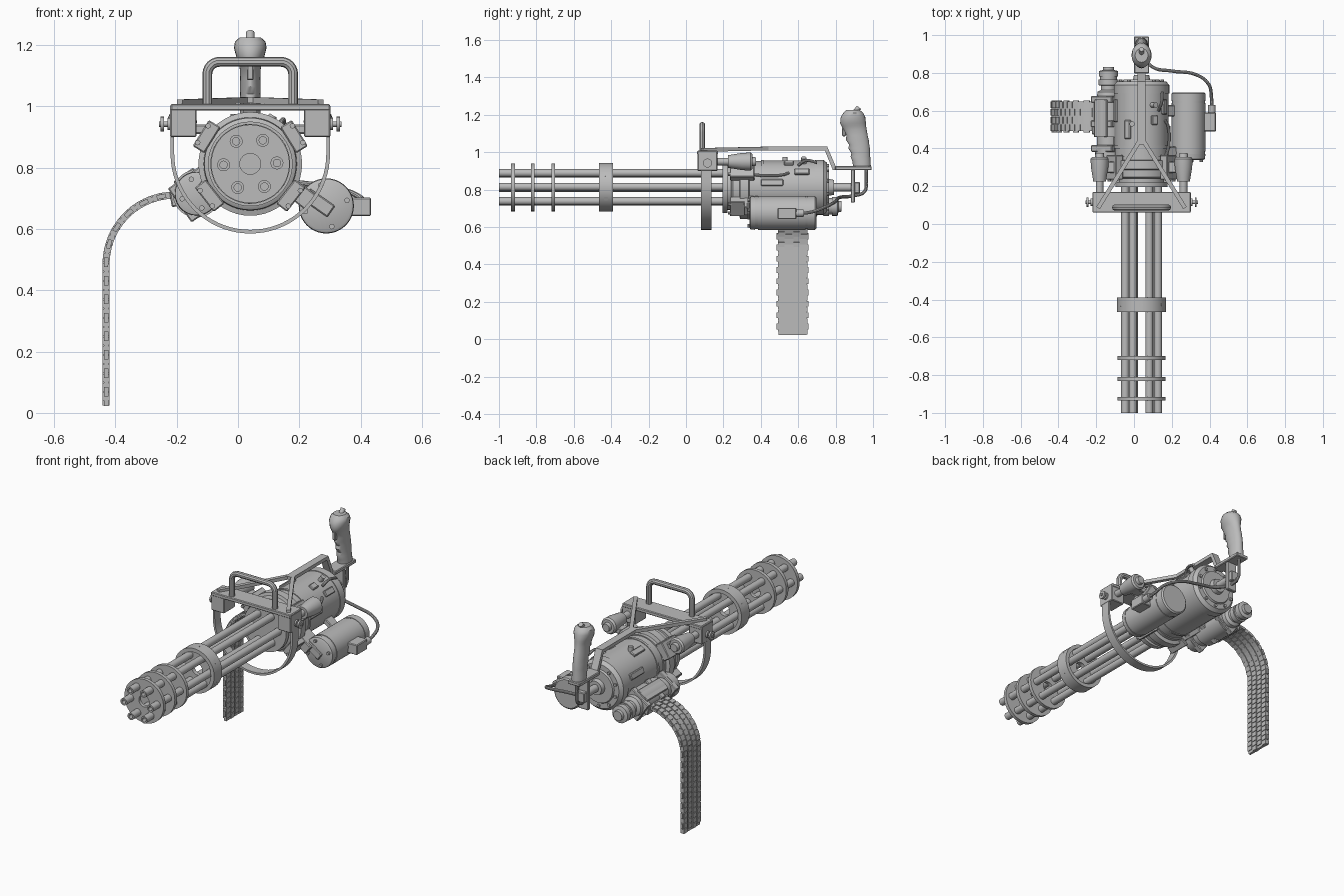
import bpy, bmesh, math
from mathutils import Vector, Matrix

if "Cube" in bpy.data.objects:
    bpy.data.objects.remove(bpy.data.objects["Cube"])

CX, CZ = 0.04, 0.812            # main barrel axis
METAL = bpy.data.materials.new("gunmetal_grey")
METAL.diffuse_color = (0.5, 0.5, 0.5, 1)
METAL.use_nodes = True
METAL.node_tree.nodes["Principled BSDF"].inputs["Base Color"].default_value = METAL.diffuse_color


def finish(name, bm):
    bmesh.ops.recalc_face_normals(bm, faces=bm.faces)
    me = bpy.data.meshes.new(name)
    bm.to_mesh(me)
    bm.free()
    me.materials.append(METAL)
    ob = bpy.data.objects.new(name, me)
    bpy.context.collection.objects.link(ob)
    return ob


def loft(name, rings, closed=False):
    """Skin a list of vertex rings; closed joins last ring to first."""
    bm = bmesh.new()
    vs = [[bm.verts.new(p) for p in r] for r in rings]
    n = len(vs[0])
    for a, b in zip(vs, vs[1:] + ([vs[0]] if closed else [])):
        for i in range(n):
            j = (i + 1) % n
            bm.faces.new((a[i], a[j], b[j], b[i]))
    if not closed:
        bm.faces.new(vs[0])
        bm.faces.new(vs[-1])
    return finish(name, bm)


def lathe(name, prof, x=CX, z=CZ, n=48, closed=False):
    """Revolve (y, radius) points about an axis parallel to y."""
    ang = [2 * math.pi * i / n for i in range(n)]
    return loft(name, [[(x + r * math.cos(a), y, z + r * math.sin(a)) for a in ang]
                       for y, r in prof], closed)


def ring(name, y0, y1, ro, ri, **k):
    return lathe(name, [(y0, ro), (y1, ro), (y1, ri), (y0, ri)], closed=True, **k)


def add_box(bm, c, s, m=Matrix()):
    bmesh.ops.create_cube(bm, size=1, matrix=Matrix.Translation(c) @ m @ Matrix.Diagonal((*s, 1)))


def box(name, c, s, roll=0, bevel=0.004):
    bm = bmesh.new()
    add_box(bm, c, s, Matrix.Rotation(roll, 4, 'Y'))
    if bevel:
        bmesh.ops.bevel(bm, geom=bm.edges[:], offset=bevel, segments=1, affect='EDGES')
    return finish(name, bm)


def rod(name, a, b, r, r2=None, n=24):
    a, b = Vector(a), Vector(b)
    d = b - a
    bm = bmesh.new()
    bmesh.ops.create_cone(bm, cap_ends=True, segments=n, radius1=r, radius2=r if r2 is None else r2,
                          depth=d.length, matrix=Matrix.Translation((a + b) / 2) @ d.to_track_quat('Z', 'Y').to_matrix().to_4x4())
    return finish(name, bm)


def prism(name, prof, x0, x1):
    return loft(name, [[(x, y, z) for y, z in prof] for x in (x0, x1)])


def beam(name, a, b, w, h):
    """Rectangular bar between two points, kept upright."""
    a, b = Vector(a), Vector(b)
    s = (b - a).cross(Vector((0, 0, 1))).normalized() * w / 2
    u = Vector((0, 0, h / 2))
    return loft(name, [[p + s + u, p - s + u, p - s - u, p + s - u] for p in (a, b)])


def tube(name, pts, r, smooth=True):
    cu = bpy.data.curves.new(name, 'CURVE')
    cu.dimensions = '3D'
    cu.bevel_depth, cu.bevel_resolution, cu.use_fill_caps = r, 3, True
    cu.resolution_u = 6
    sp = cu.splines.new('BEZIER' if smooth else 'POLY')
    pt = sp.bezier_points if smooth else sp.points
    pt.add(len(pts) - 1)
    for p, co in zip(pt, pts):
        if smooth:
            p.co, p.handle_left_type, p.handle_right_type = co, 'AUTO', 'AUTO'
        else:
            p.co = (*co, 1)
    cu.materials.append(METAL)
    bpy.context.collection.objects.link(bpy.data.objects.new(name, cu))


def polar(r, deg, x=CX, z=CZ):
    a = math.radians(deg)
    return x + r * math.cos(a), z + r * math.sin(a)


# Rotating barrel cluster with clamps
for i in range(6):
    x, z = polar(0.087, 2 + 60 * i)
    lathe(f"barrel_{i}", [(0.22, 0.021), (-1, 0.021), (-1, 0.012), (-0.93, 0.012)], x, z, 20)
    x, z = polar(0.13, 32 + 60 * i)
    rod(f"clamp_bolt_{i}", (*polar(0.12, 32 + 60 * i)[:1], -0.428, polar(0.12, 32 + 60 * i)[1]), (x, -0.428, z), 0.012, n=12)
for i, y in enumerate((-0.925, -0.82, -0.71)):
    ring(f"barrel_disc_{i}", y - 0.01, y + 0.01, 0.128, 0.034)
ring("barrel_clamp_band", -0.465, -0.39, 0.13, 0.108)
ring("barrel_clamp_web", -0.44, -0.415, 0.11, 0.034)

# Receiver: rotor flange, housing and rear body
lathe("rotor_flange", [(0.195, 0.10), (0.195, 0.138), (0.222, 0.138), (0.222, 0.12), (0.26, 0.12)])
lathe("front_housing", [(0.24, 0.135), (0.25, 0.15), (0.285, 0.152), (0.29, 0.169), (0.335, 0.169), (0.34, 0.148), (0.36, 0.148)])
lathe("main_body", [(0.34, 0.142), (0.40, 0.142), (0.40, 0.147), (0.415, 0.147), (0.415, 0.143), (0.69, 0.143),
                    (0.69, 0.147), (0.735, 0.147), (0.755, 0.13), (0.755, 0.10), (0.765, 0.095), (0.765, 0.045), (0.79, 0.04)])
rod("rear_shaft", (CX, 0.76, CZ), (CX, 0.885, CZ), 0.022)
for i in range(10):
    x, z = polar(0.115, 18 + 36 * i)
    rod(f"rear_bolt_{i}", (x, 0.75, z), (x, 0.764, z), 0.009, n=8)

# Four radial lugs round the housing
for i, d in enumerate((32, 148, 218, 322)):
    x, z = polar(0.168, d)
    box(f"housing_lug_{i}", (x, 0.30, z), (0.045, 0.13, 0.10), -math.radians(d))
    for k in (-1, 1):
        x, z = polar(0.185, d + 10 * k)
        rod(f"lug_bolt_{i}_{k}", (x, 0.225, z), (x, 0.245, z), 0.009, n=8)
# Body side latches, lever and top fittings
for i, (d, y, ly) in enumerate(((10, 0.46, 0.12), (35, 0.62, 0.08), (62, 0.55, 0.05), (120, 0.5, 0.1), (160, 0.6, 0.12))):
    x, z = polar(0.146, d)
    box(f"body_latch_{i}", (x, y, z), (0.016, ly, 0.035), -math.radians(d))
tube("cocking_lever", [(0.13, 0.60, 0.93), (0.145, 0.64, 0.955), (0.15, 0.70, 0.945)], 0.008)
rod("lever_pivot", (0.09, 0.63, 0.93), (0.115, 0.63, 0.97), 0.014, n=12)
tube("body_pipe", [(0.17, 0.36, 0.88), (0.185, 0.42, 0.875), (0.18, 0.52, 0.88), (0.165, 0.55, 0.89)], 0.008)
rod("top_stud", (-0.01, 0.53, 0.94), (-0.01, 0.53, 0.975), 0.014, n=12)

# Mounting bracket, lower hoop and carrying handle
box("bracket_top_bar", (CX, 0.115, 0.997), (0.52, 0.11, 0.022))
hoop = [(a, 0.845 + 0.26 * math.sin(math.radians(d)), math.radians(d)) for a, d in
        ((math.cos(math.radians(d)), d) for d in range(180, 361, 5))]
path = [(-1, 0.92, math.pi)] + hoop + [(1, 0.92, 2 * math.pi)]
loft("lower_hoop", [[(CX + c * 0.26 - k * math.cos(a), y, z - k * math.sin(a))
                     for k, y in ((0, 0.08), (0, 0.135), (0.012, 0.135), (0.012, 0.08))] for c, z, a in path])
for s in (-1, 1):
    side = "left" if s < 0 else "right"
    box(f"{side}_bracket_block", (CX + s * 0.218, 0.115, 0.952), (0.086, 0.105, 0.105))
    x = CX + s * 0.26
    rod(f"{side}_knob_stem", (x - s * 0.01, 0.115, 0.942), (x + s * 0.038, 0.115, 0.942), 0.009, n=12)
    rod(f"{side}_knob_collar", (x, 0.115, 0.942), (x + s * 0.01, 0.115, 0.942), 0.02, n=16)
    rod(f"{side}_knob_head", (x + s * 0.022, 0.115, 0.942), (x + s * 0.032, 0.115, 0.942), 0.024, n=16)
    # recoil dampers behind the bracket
    x = CX + s * 0.222
    lathe(f"{side}_damper", [(0.16, 0.02), (0.225, 0.02), (0.225, 0.034), (0.24, 0.036), (0.30, 0.046), (0.345, 0.048),
                             (0.355, 0.04), (0.355, 0.025), (0.375, 0.022)], x, 0.95, 24)
    box(f"{side}_damper_arm", (CX + s * 0.175, 0.30, 0.925), (0.08, 0.06, 0.03))
    beam(f"{side}_triangle_leg", (CX + s * 0.23, 0.085, 1.012), (CX + s * 0.004, 0.45, 1.02), 0.022, 0.02)
corner = [(0.14 - 0.04 * (1 - math.cos(a)), 1.105 + 0.04 * math.sin(a)) for a in [math.pi / 2 * i / 6 for i in range(7)]]
half = [(0.14, 0.99)] + corner
tube("carry_handle", [(CX - x, 0.087, z) for x, z in half] + [(CX + x, 0.087, z) for x, z in half[::-1]], 0.016, False)

# Spine, rear grip base and drop plate
prism("top_spine", [(0.42, 1.03), (0.755, 1.03), (0.80, 0.925), (0.84, 0.925), (0.84, 0.905),
                    (0.785, 0.905), (0.742, 1.01), (0.42, 1.01)], CX - 0.022, CX + 0.022)
box("grip_base", (CX, 0.895, 0.915), (0.08, 0.195, 0.022))
box("drop_plate", (CX, 0.892, 0.82), (0.065, 0.022, 0.18))
box("drop_plate_pad", (CX, 0.915, 0.81), (0.05, 0.03, 0.06))

# Pistol-style rear grip, lofted with finger swells (z, front y, back y, half width)
grip = [(0.925, .893, .988, .036), (0.95, .890, .987, .036), (0.975, .880, .985, .034), (0.995, .884, .984, .034),
        (1.02, .868, .983, .034), (1.04, .872, .980, .033), (1.065, .855, .977, .034), (1.09, .858, .971, .033),
        (1.12, .840, .966, .034), (1.14, .832, .963, .038), (1.155, .824, .962, .044), (1.19, .828, .958, .053),
        (1.21, .842, .948, .050), (1.225, .856, .930, .034)]
loft("rear_grip", [[(CX + w * math.cos(t), (a + b) / 2 + (b - a) / 2 * math.sin(t), z)
                    for t in [2 * math.pi * i / 24 for i in range(24)]] for z, a, b, w in grip])
rod("grip_button", (CX, 0.905, 1.215), (CX, 0.925, 1.24), 0.014, n=12)
box("grip_trigger", (CX, 0.845, 1.11), (0.022, 0.02, 0.05))

# Right drive motor with connector and cable
MX, MZ = 0.288, 0.675
lathe("drive_motor", [(0.34, 0.08), (0.345, 0.088), (0.37, 0.09), (0.37, 0.087), (0.385, 0.087), (0.385, 0.09), (0.64, 0.09),
                      (0.64, 0.087), (0.65, 0.087), (0.65, 0.09), (0.69, 0.09), (0.697, 0.082)], MX, MZ, 40)
for i in range(4):
    x, z = polar(0.07, 15 + 90 * i, MX, MZ)
    rod(f"motor_bolt_{i}", (x, 0.328, z), (x, 0.345, z), 0.009, n=8)
box("motor_front_plate", (MX - 0.025, 0.334, MZ + 0.01), (0.10, 0.015, 0.045), math.radians(35))
box("motor_bridge", (0.20, 0.36, 0.715), (0.10, 0.10, 0.06), math.radians(38))
box("motor_rear_bridge", (0.19, 0.60, 0.725), (0.07, 0.06, 0.03), math.radians(38))
box("motor_connector", (0.395, 0.54, 0.672), (0.078, 0.10, 0.06))
rod("connector_collar", (0.412, 0.58, 0.672), (0.412, 0.63, 0.675), 0.02, n=16)
tube("power_cable", [(0.412, 0.61, 0.672), (0.41, 0.67, 0.68), (0.395, 0.74, 0.705), (0.33, 0.79, 0.73), (0.2, 0.81, 0.75),
                     (0.1, 0.83, 0.76), (0.045, 0.90, 0.768), (CX, 0.955, 0.79), (CX, 0.963, 0.84), (CX, 0.963, 0.91)], 0.009)

# Left feeder
FX, FZ = -0.135, 0.715
lathe("feeder_drum", [(0.345, 0.055), (0.35, 0.07), (0.40, 0.072), (0.40, 0.062), (0.46, 0.062), (0.46, 0.078),
                      (0.66, 0.078), (0.66, 0.062), (0.70, 0.058), (0.71, 0.04), (0.74, 0.04)], FX, FZ, 28)
lathe("feeder_rear_cap", [(0.73, 0.034), (0.735, 0.052), (0.765, 0.052), (0.765, 0.044), (0.78, 0.044), (0.78, 0.05),
                          (0.81, 0.05), (0.815, 0.03), (0.832, 0.028)], FX, FZ - 0.005, 24)
for i, y in enumerate((0.40, 0.53, 0.66)):
    box(f"feeder_frame_{i}", (FX, y, FZ), (0.135, 0.035, 0.135), math.radians(-35))
box("feeder_cover", (FX - 0.035, 0.56, FZ + 0.05), (0.08, 0.2, 0.03), math.radians(-35))
box("feeder_mount", (-0.07, 0.42, 0.745), (0.09, 0.16, 0.10), math.radians(38))
box("feed_chute", (-0.19, 0.57, 0.70), (0.06, 0.19, 0.05), math.radians(-8))
for i in range(4):
    x, z = polar(0.05, 20 + 90 * i, FX, FZ)
    rod(f"feeder_bolt_{i}", (x, 0.335, z), (x, 0.352, z), 0.009, n=8)

# Ammunition belt: staggered link plates along an arc then straight down
ARC = Vector((-0.205, 0.485))          # arc centre (x, z)
R, ARCLEN = 0.225, 0.225 * math.pi / 2


def belt_point(s):
    if s < ARCLEN:
        a = math.pi / 2 + s / R
        return ARC.x + R * math.cos(a), ARC.y + R * math.sin(a), -(s / R)
    return ARC.x - R, ARC.y - (s - ARCLEN), -math.pi / 2


bm = bmesh.new()
pitch, total = 0.0302, ARCLEN + 0.475
for k in range(int(total / pitch)):
    for col in range(5):
        s = (k + (0.5 if col % 2 else 0.0) + 0.5) * pitch
        if s + pitch / 2 > total:
            continue
        x, z, a = belt_point(s)
        w = 0.170 if col == 0 else 0.034
        length, thick = (pitch * 1.02, 0.014) if col == 0 else (pitch * 0.88, 0.023)
        if col == 0:          # core strip, every other link a little narrower
            y, w = 0.57, 0.170 if k % 2 else 0.150
        else:
            y = 0.57 + (col - 2.5) * 0.041
        add_box(bm, (x, y, z), (length, w, thick), Matrix.Rotation(a, 4, 'Y'))
finish("ammo_belt", bm)

# Convert tubes to meshes and shade
bpy.ops.object.select_all(action='DESELECT')
curves = [o for o in bpy.data.objects if o.type == 'CURVE']
for o in curves:
    o.select_set(True)
bpy.context.view_layer.objects.active = curves[0]
bpy.ops.object.convert(target='MESH')
bpy.ops.object.select_all(action='SELECT')
bpy.ops.object.shade_smooth_by_angle(angle=math.radians(35))
